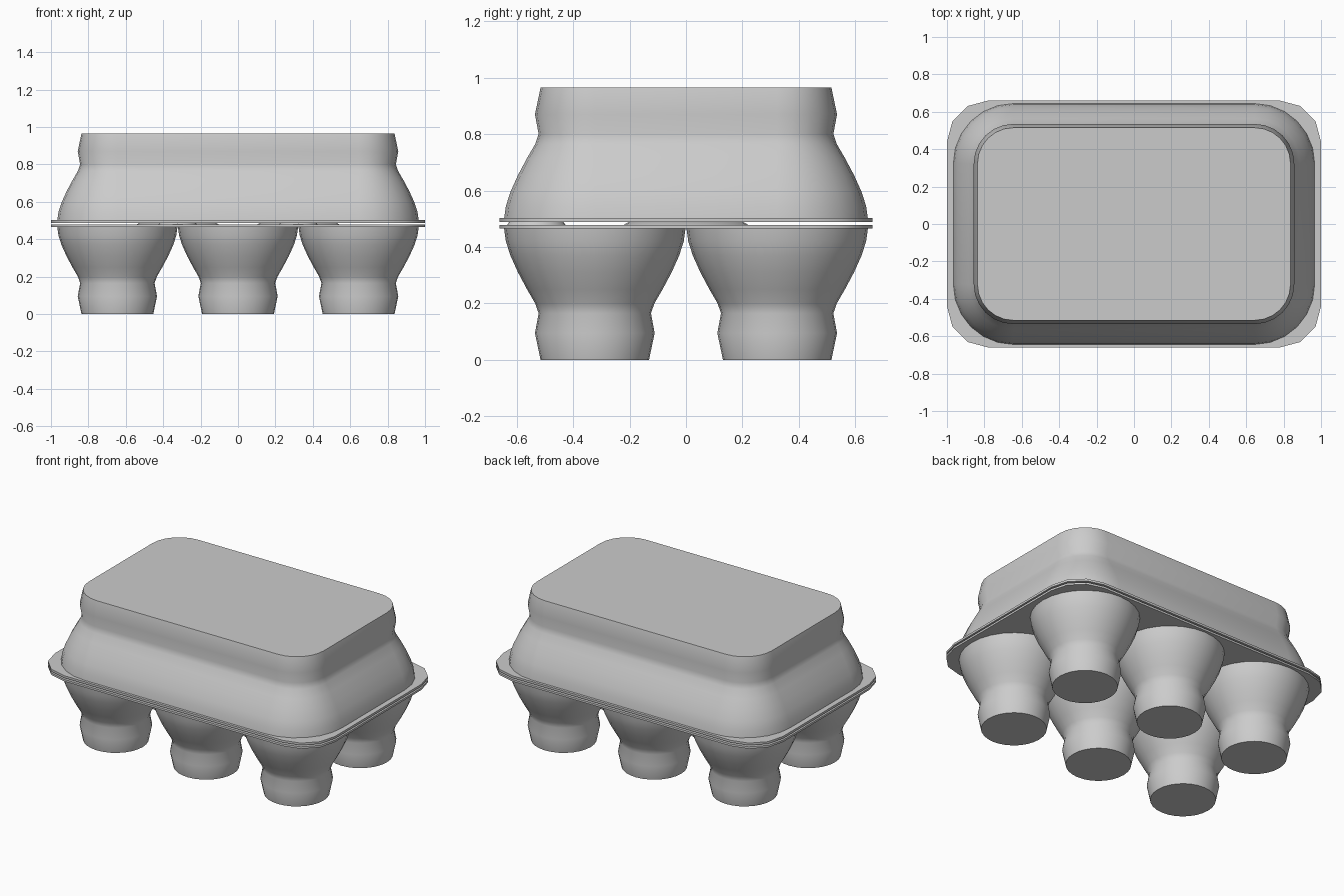
import bpy, bmesh
from math import cos, sin, pi, radians

if "Cube" in bpy.data.objects:
    bpy.data.objects.remove(bpy.data.objects["Cube"])

# shared wall profile: (height from closed end, radius)
PROFILE = [(0, .192), (.095, .212), (.165, .199), (.2, .211), (.25, .24),
           (.31, .272), (.37, .299), (.42, .315), (.47, .322)]
H = .965          # total height
CX, CY = .645, .323   # outer cup centres


def outline(hx, hy, r, segs):
    """Rounded rectangle: core half sizes hx, hy grown by r (a circle if the core is zero)."""
    pts = []
    for q, (sx, sy) in enumerate([(1, 1), (-1, 1), (-1, -1), (1, -1)]):
        steps = segs + 1 if hx or hy else segs
        for i in range(steps):
            a = (q + i / segs) * pi / 2
            pts.append((sx * hx + r * cos(a), sy * hy + r * sin(a)))
    return pts


def loft(name, hx, hy, levels, segs, loc=(0, 0, 0)):
    """Skin rounded outlines at each (z, r) level and cap both ends."""
    bm = bmesh.new()
    rings = [[bm.verts.new((x, y, z)) for x, y in outline(hx, hy, r, segs)]
             for z, r in levels]
    n = len(rings[0])
    for a, b in zip(rings, rings[1:]):
        for i in range(n):
            j = (i + 1) % n
            bm.faces.new((a[i], a[j], b[j], b[i]))
    bm.faces.new(rings[0])
    bm.faces.new(rings[-1])
    bmesh.ops.recalc_face_normals(bm, faces=bm.faces)
    me = bpy.data.meshes.new(name)
    bm.to_mesh(me)
    bm.free()
    ob = bpy.data.objects.new(name, me)
    ob.location = loc
    bpy.context.collection.objects.link(ob)
    bpy.ops.object.select_all(action='DESELECT')
    ob.select_set(True)
    bpy.context.view_layer.objects.active = ob
    bpy.ops.object.shade_smooth_by_angle(angle=radians(32))
    return ob


# six egg cups
for x in (-CX, 0, CX):
    for y in (-CY, CY):
        loft("egg_cup", 0, 0, PROFILE, 7, (x, y, 0))

# lid: same profile upside down around the whole group of cups
loft("lid", CX, CY, [(H - z, r) for z, r in PROFILE], 6)

# flat rims of tray and lid, with coarse rounded corners
loft("tray_rim", .78, .44, [(.465, .22), (.478, .22)], 3)
loft("lid_rim", .78, .44, [(.488, .22), (.502, .22)], 3)

# low posts between the cups and closing tabs along the front
for x in (-CY, CY):
    loft("centre_post", 0, 0, [(.476, .225), (.49, .2)], 6, (x, 0, 0))
    loft("front_tab", 0, 0, [(.476, .105), (.49, .095)], 6, (x, -.53, 0))
